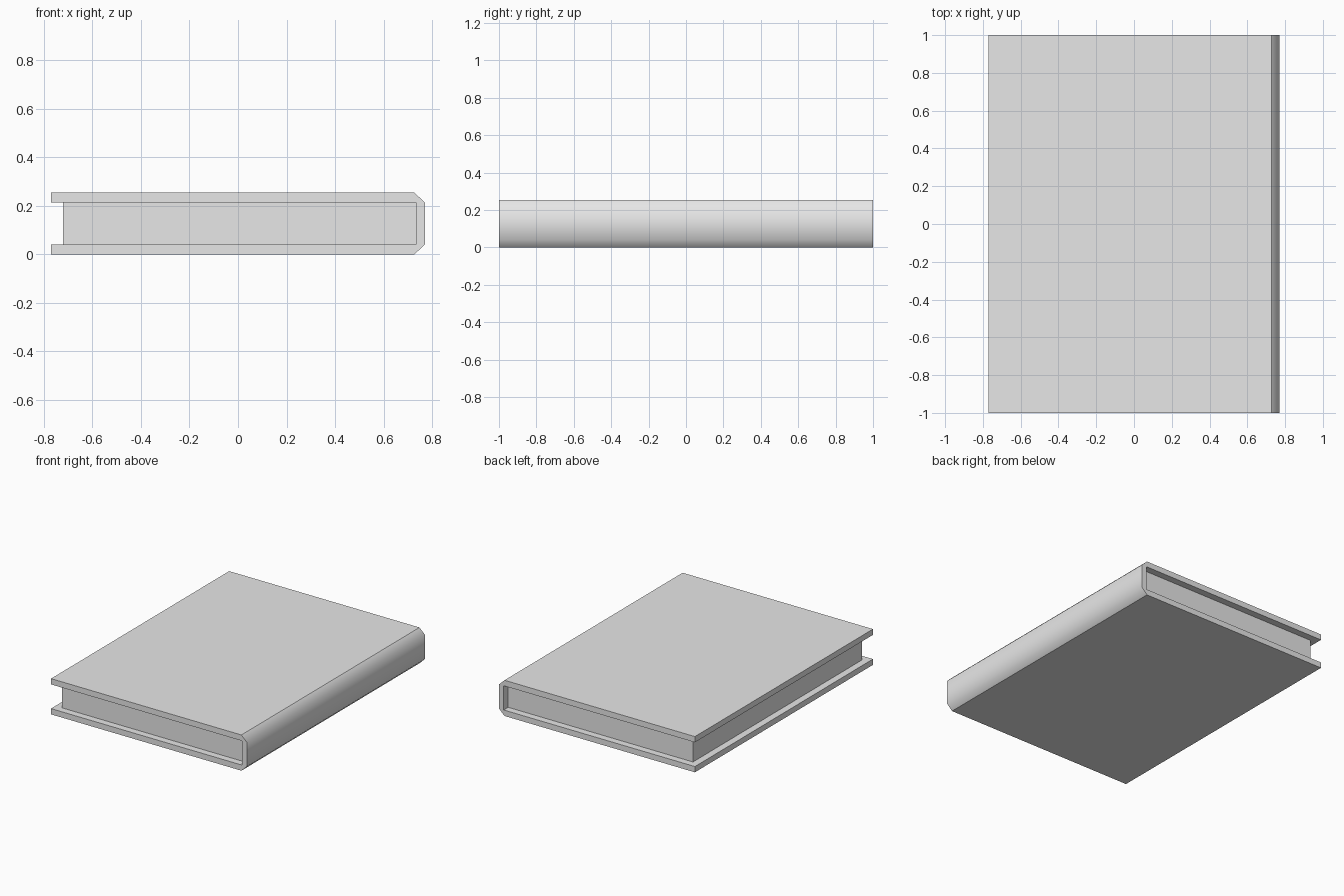
import bpy
import bmesh

cube = bpy.data.objects.get("Cube")
if cube:
    bpy.data.objects.remove(cube, do_unlink=True)

GREY = (0.8, 0.8, 0.8, 1)
mat = bpy.data.materials.new("plain grey")
mat.use_nodes = True
mat.diffuse_color = GREY
mat.node_tree.nodes["Principled BSDF"].inputs["Base Color"].default_value = GREY


def extrude_profile(name, profile, half_length, smooth_above=None):
    """Extrude an x-z outline along y; smooth the outer faces beyond an x limit."""
    bm = bmesh.new()
    cap = bm.faces.new([bm.verts.new((x, -half_length, z)) for x, z in profile])
    grown = bmesh.ops.extrude_face_region(bm, geom=[cap], use_keep_orig=True)
    verts = [g for g in grown["geom"] if isinstance(g, bmesh.types.BMVert)]
    bmesh.ops.translate(bm, verts=verts, vec=(0, 2 * half_length, 0))
    bmesh.ops.recalc_face_normals(bm, faces=bm.faces)
    if smooth_above is not None:
        for f in bm.faces:
            c = f.calc_center_median()
            f.smooth = c.x > smooth_above and f.normal.x > 0.5
        for e in bm.edges:
            e.smooth = all(f.smooth for f in e.link_faces)
    mesh = bpy.data.meshes.new(name)
    bm.to_mesh(mesh)
    bm.free()
    mesh.materials.append(mat)
    obj = bpy.data.objects.new(name, mesh)
    bpy.context.collection.objects.link(obj)
    return obj


# Cover: two boards joined by a bevelled, softly shaded spine
EDGE, TOP, BOARD, INNER = 0.77, 0.254, 0.041, 0.733
BEVEL_X = 0.727
cover = [
    (-EDGE, 0), (BEVEL_X, 0), (EDGE, BOARD), (EDGE, TOP - BOARD),
    (BEVEL_X, TOP), (-EDGE, TOP), (-EDGE, TOP - BOARD),
    (INNER, TOP - BOARD), (INNER, BOARD), (-EDGE, BOARD),
]
extrude_profile("book_cover", cover, 1.0, smooth_above=INNER)

# Page block, set back from the open edges of the cover
FORE = -0.72
pages = [(FORE, BOARD), (INNER, BOARD), (INNER, TOP - BOARD), (FORE, TOP - BOARD)]
extrude_profile("page_block", pages, 0.95)
